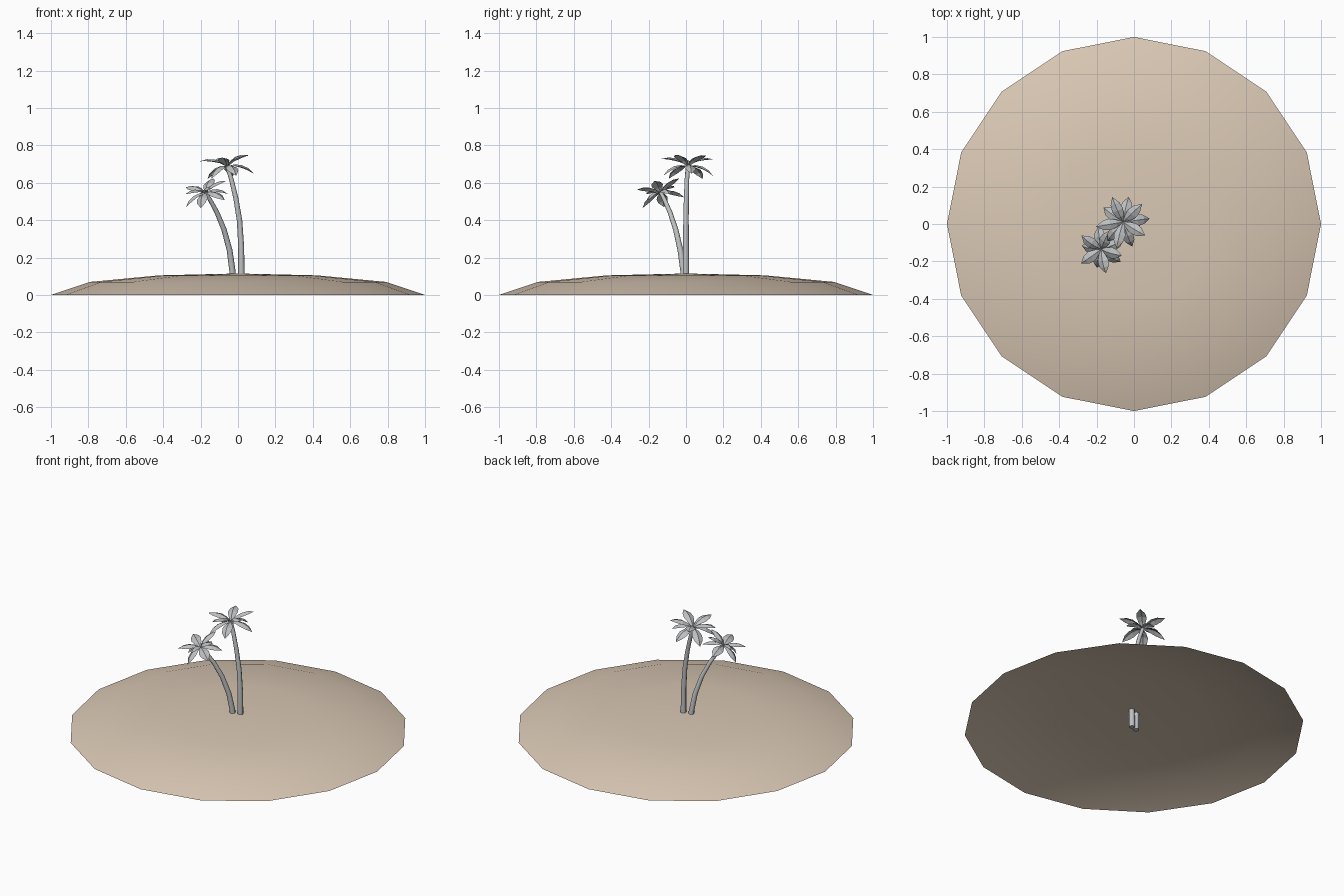
import bpy, bmesh
from math import sin, cos, pi, radians
from mathutils import Vector

cube = bpy.data.objects.get("Cube")
if cube:
    bpy.data.objects.remove(cube, do_unlink=True)


def material(name, rgb):
    mat = bpy.data.materials.new(name)
    mat.use_nodes = True
    mat.diffuse_color = (*rgb, 1)
    mat.node_tree.nodes["Principled BSDF"].inputs["Base Color"].default_value = (*rgb, 1)
    return mat


sand = material("sand", (0.70, 0.58, 0.46))
grey = material("palm grey", (0.52, 0.53, 0.54))


def finish(bm, name, mat, smooth):
    mesh = bpy.data.meshes.new(name)
    bm.to_mesh(mesh)
    bm.free()
    mesh.materials.append(mat)
    obj = bpy.data.objects.new(name, mesh)
    bpy.context.collection.objects.link(obj)
    if smooth:
        bpy.ops.object.select_all(action='DESELECT')
        obj.select_set(True)
        bpy.context.view_layer.objects.active = obj
        bpy.ops.object.shade_smooth_by_angle(angle=radians(50))
    return obj


def ring(bm, centre, radius, sides, axis=Vector((0, 0, 1))):
    turn = Vector((0, 0, 1)).rotation_difference(axis)
    return [bm.verts.new(centre + turn @ Vector((radius * cos(a), radius * sin(a), 0)))
            for a in (2 * pi * i / sides for i in range(sides))]


def bridge(bm, low, high):
    n = len(low)
    for i in range(n):
        j = (i + 1) % n
        bm.faces.new((low[i], low[j], high[j], high[i]))


# Island: open, shallow sixteen-sided dome
def island():
    bm = bmesh.new()
    rings = [ring(bm, Vector((0, 0, z)), r, 16)
             for r, z in ((1, 0), (0.79, 0.07), (0.42, 0.105))]
    for low, high in zip(rings, rings[1:]):
        bridge(bm, low, high)
    top = bm.verts.new((0, 0, 0.115))
    last = rings[-1]
    for i in range(16):
        bm.faces.new((last[i], last[(i + 1) % 16], top))
    finish(bm, "island", sand, True)


# Trunk: tapered tube along a bent path, closed at both ends
def trunk(name, path, base, tip):
    bm = bmesh.new()
    pts = [Vector(p) for p in path]
    rings = []
    for i, p in enumerate(pts):
        axis = (pts[min(i + 1, len(pts) - 1)] - pts[max(i - 1, 0)]).normalized()
        t = i / (len(pts) - 1)
        rings.append(ring(bm, p, base + (tip - base) * t, 8, axis))
    for low, high in zip(rings, rings[1:]):
        bridge(bm, low, high)
    bm.faces.new(rings[0][::-1])
    bm.faces.new(rings[-1])
    finish(bm, name, grey, True)


# Frond: arched leaf folded along its midrib
def frond(bm, centre, turn, azimuth, length, rise, fall):
    out = Vector((cos(azimuth), sin(azimuth), 0))
    side = Vector((-sin(azimuth), cos(azimuth), 0))
    up = Vector((0, 0, 1))
    widths = (0.004, 0.02, 0.031, 0.025, 0)
    steps = len(widths) - 1
    p = Vector()
    rows = []
    for i, w in enumerate(widths):
        e = radians(rise + (fall - rise) * i / steps)
        normal = up * cos(e) - out * sin(e)
        rows.append([bm.verts.new(centre + turn @ q) for q in
                     (p + side * w - normal * w * 0.4, p, p - side * w - normal * w * 0.4)])
        e = radians(rise + (fall - rise) * (i + 0.5) / steps)
        p = p + (out * cos(e) + up * sin(e)) * length / steps
    for a, b in zip(rows, rows[1:]):
        bm.faces.new((a[1], b[1], b[0], a[0]))
        bm.faces.new((a[2], b[2], b[1], a[1]))


# Crown: raised and drooping fronds around the trunk tip
def crown(name, centre, lean, length, azimuths):
    bm = bmesh.new()
    turn = Vector((0, 0, 1)).rotation_difference(Vector(lean).normalized())
    for i, a in enumerate(azimuths):
        rise, fall = (52, -18) if i % 2 else (18, -62)
        frond(bm, Vector(centre), turn, radians(a), length, rise, fall)
    bmesh.ops.remove_doubles(bm, verts=bm.verts, dist=0.0005)
    finish(bm, name, grey, False)


island()
trunk("tall_trunk", ((0.015, 0, 0), (0.018, 0, 0.13), (0.017, 0, 0.26), (0.008, 0, 0.40),
                     (-0.012, 0.002, 0.52), (-0.036, 0.005, 0.62), (-0.058, 0.01, 0.69)),
      0.018, 0.011)
crown("tall_crown", (-0.058, 0.01, 0.688), (-0.12, 0, 1), 0.16,
      (80, 112, 145, 190, 228, 258, 288, 330, 8, 42))
trunk("short_trunk", ((-0.025, -0.012, 0), (-0.03, -0.014, 0.13), (-0.045, -0.03, 0.24),
                      (-0.075, -0.055, 0.35), (-0.112, -0.085, 0.44),
                      (-0.15, -0.115, 0.51), (-0.175, -0.135, 0.548)),
      0.018, 0.010)
crown("short_crown", (-0.175, -0.135, 0.546), (-0.28, -0.24, 1), 0.14,
      (20, 62, 100, 140, 178, 215, 250, 285, 320, 350))
